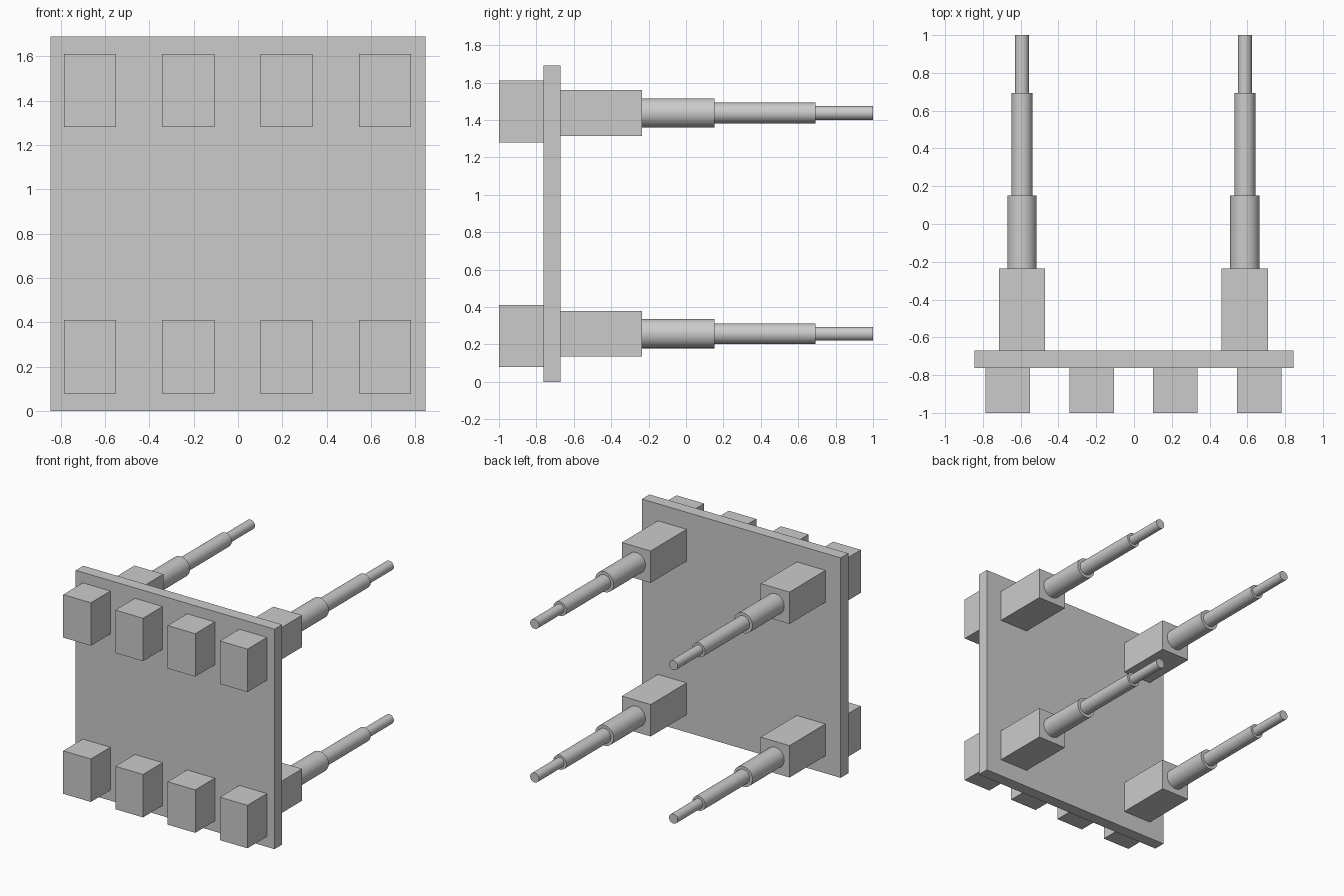
import bpy
import math

cube = bpy.data.objects.get("Cube")
if cube:
    bpy.data.objects.remove(cube, do_unlink=True)

# Single plain grey
grey = bpy.data.materials.new("plain_grey")
grey.use_nodes = True
colour = (0.6, 0.6, 0.6, 1)
grey.diffuse_color = colour
grey.node_tree.nodes["Principled BSDF"].inputs["Base Color"].default_value = colour


def box(name, centre, size):
    bpy.ops.mesh.primitive_cube_add(size=1, location=centre)
    ob = bpy.context.object
    ob.name = name
    ob.scale = size
    bpy.ops.object.transform_apply(location=False, rotation=False, scale=True)
    ob.data.materials.append(grey)


def rod(name, x, z, radius, y0, y1):
    bpy.ops.mesh.primitive_cylinder_add(
        vertices=48, radius=radius, depth=y1 - y0,
        location=(x, (y0 + y1) / 2, z), rotation=(math.pi / 2, 0, 0))
    ob = bpy.context.object
    ob.name = name
    ob.data.materials.append(grey)
    bpy.ops.object.shade_smooth_by_angle(angle=math.radians(30))


# Upright square plate
box("plate", (0, -0.717, 0.845), (1.69, 0.092, 1.69))

# Two rows of four blocks on the front
for row, z in (("lower", 0.245), ("upper", 1.445)):
    for i in range(4):
        x = -0.668 + i * 0.4437
        box(f"{row}_front_block_{i + 1}", (x, -0.881, z), (0.235, 0.238, 0.33))

# Four mounts on the back, each with a stepped rod
for row, z in (("lower", 0.257), ("upper", 1.437)):
    for side, x in (("right", -0.593), ("left", 0.587)):
        name = f"{row}_{side}"
        box(f"{name}_mount", (x, -0.453, z), (0.245, 0.437, 0.245))
        rod(f"{name}_rod_base", x, z, 0.078, -0.235, 0.152)
        rod(f"{name}_rod_middle", x, z, 0.055, 0.152, 0.693)
        rod(f"{name}_rod_tip", x, z, 0.037, 0.693, 1.0)
